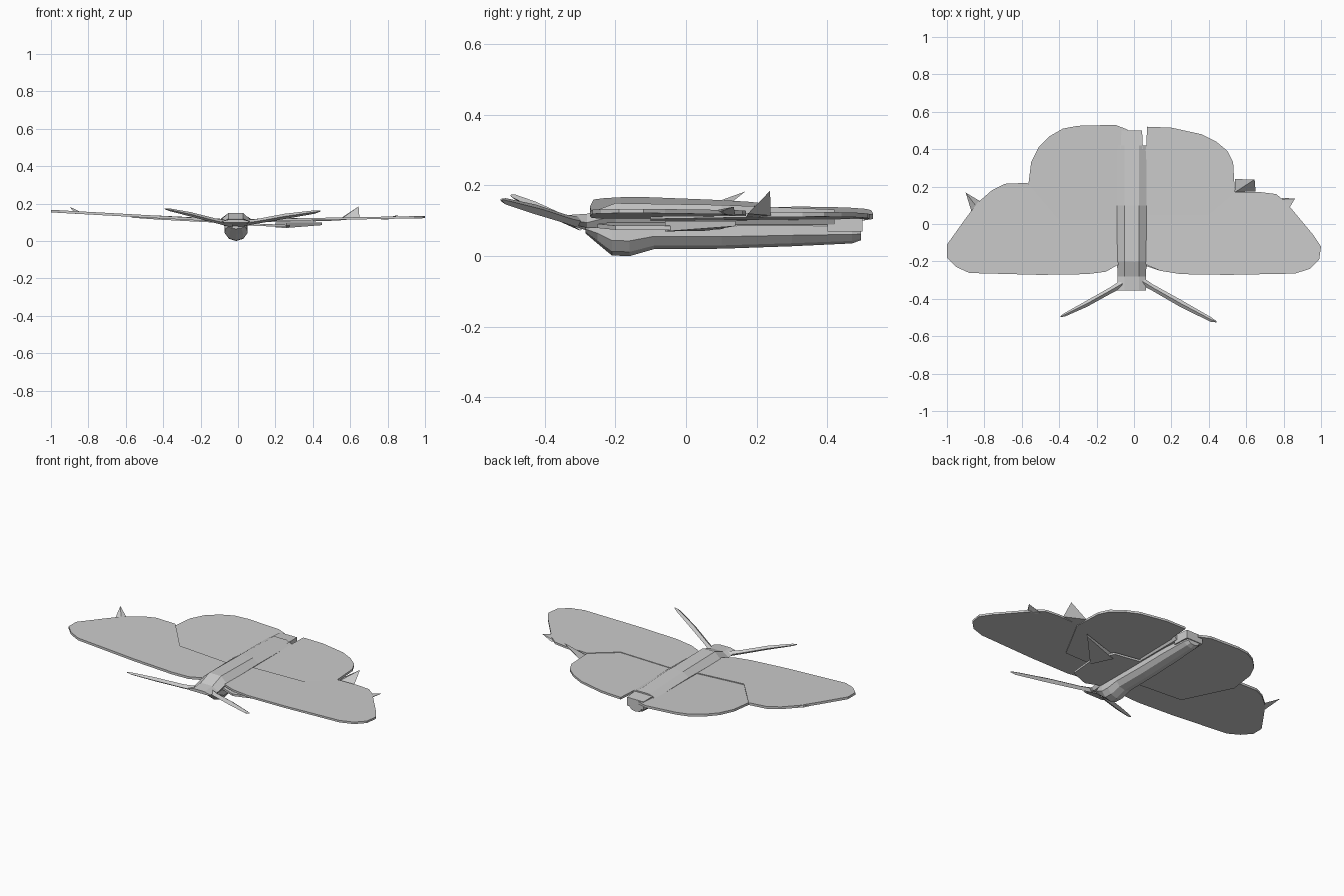
import bpy, bmesh, math
from mathutils import Vector

if "Cube" in bpy.data.objects:
    bpy.data.objects.remove(bpy.data.objects["Cube"])


def make(name, verts, faces):
    me = bpy.data.meshes.new(name)
    me.from_pydata(verts, [], faces)
    bm = bmesh.new()
    bm.from_mesh(me)
    bmesh.ops.recalc_face_normals(bm, faces=bm.faces)
    bm.to_mesh(me)
    bm.free()
    ob = bpy.data.objects.new(name, me)
    bpy.context.collection.objects.link(ob)
    return ob


def sheet(name, outline, height, thick):
    """Thin slab whose underside follows height(x, y)."""
    n = len(outline)
    verts = [(x, y, height(x, y)) for x, y in outline]
    verts += [(x, y, z + thick) for x, y, z in verts]
    faces = [list(range(n)), list(range(n, 2 * n))]
    faces += [(i, (i + 1) % n, n + (i + 1) % n, n + i) for i in range(n)]
    return make(name, verts, faces)


def loft(name, rings):
    """Skin a list of equal-length rings and cap both ends."""
    n = len(rings[0])
    verts = [p for r in rings for p in r]
    faces = [list(range(n)), list(range(len(verts) - n, len(verts)))]
    for k in range(len(rings) - 1):
        for i in range(n):
            j = (i + 1) % n
            faces.append((k * n + i, k * n + j, k * n + n + j, k * n + n + i))
    return make(name, verts, faces)


# Forewings and hindwings: slightly different outlines on each side
left_fore = [(-.06, -.21), (-.09, -.22), (-.15, -.255), (-.25, -.268), (-.5, -.272), (-.88, -.262),
             (-.95, -.23), (-1, -.18), (-1, -.11), (-.9, .03), (-.84, .11), (-.76, .18),
             (-.69, .215), (-.57, .22), (-.4, .02), (-.06, .02)]
left_hind = [(-.06, -.1), (-.42, -.1), (-.57, .17), (-.55, .33), (-.51, .41), (-.45, .47),
             (-.38, .51), (-.3, .525), (-.1, .53), (-.035, .505), (-.035, .42), (-.06, .4)]
right_fore = [(.05, -.2), (.07, -.22), (.14, -.25), (.25, -.268), (.5, -.272), (.86, -.265),
              (.94, -.24), (.99, -.19), (1, -.12), (.96, -.06), (.81, .12), (.76, .16),
              (.68, .17), (.54, .17), (.4, .05), (.05, .05)]
right_hind = [(.05, -.1), (.4, -.1), (.54, .16), (.53, .33), (.5, .39), (.44, .44),
              (.36, .48), (.2, .515), (.07, .52), (.065, .4), (.05, .38)]
sheet("left_forewing", left_fore, lambda x, y: .098 - .055 * x, .014)
sheet("left_hindwing", left_hind, lambda x, y: .092 - .053 * x + .015 * max(y, 0), .014)
sheet("right_forewing", right_fore, lambda x, y: .104 + .018 * x, .012)
sheet("right_hindwing", right_hind, lambda x, y: .098 + .018 * x + .012 * max(y, 0), .013)

# Low panel and pointed flap under the right wing
sheet("under_panel", [(.05, -.22), (.14, -.25), (.26, -.2), (.28, 0), (.22, .1), (.05, .12)],
      lambda x, y: .085 - .04 * x, .012)
make("under_flap", [(.2, .06, .072), (.26, -.06, .07), (.45, .14, .085),
                    (.2, .06, .1), (.26, -.06, .1), (.45, .14, .1)],
     [(0, 1, 2), (3, 4, 5), (0, 1, 4, 3), (1, 2, 5, 4), (2, 0, 3, 5)])

# Lower body: y, half width, bottom, top
body = [(-.285, .045, .065, .1), (-.25, .06, .035, .12), (-.21, .065, .002, .125),
        (-.16, .065, 0, .125), (-.09, .062, .02, .125), (.1, .06, .021, .12),
        (.3, .058, .028, .118), (.47, .05, .036, .11), (.495, .04, .045, .095)]
rings = []
for y, w, lo, hi in body:
    rings.append([(-.01 + w * math.cos(a), y, (lo + hi) / 2 + (hi - lo) / 2 * math.sin(a))
                  for a in [math.tau * (i + .5) / 10 for i in range(10)]])
loft("body", rings)

# Back shell: y, half width, bottom, shoulder height, top
shell = [(-.355, .075, .098, .105, .115), (-.28, .077, .08, .095, .12),
         (-.2, .078, .085, .115, .15), (.1, .078, .09, .12, .145), (.42, .078, .09, .115, .132)]
loft("back_shell", [[(-.012 + w * s, y, z) for s, z in
                     ((-.8, lo), (.8, lo), (1, mid), (.5, hi), (-.5, hi), (-1, mid))]
                    for y, w, lo, mid, hi in shell])

# Tail tip between the hindwings
loft("tail_tip", [[(-.012 + w * a, y, z) for a, z in ((-1, .07), (1, .07), (1, hi), (-1, hi))]
                  for y, w, hi in ((.4, .06, .125), (.5, .055, .12))])


# Antennae: flat tapering blades swept outward and up
def antenna(name, points):
    rings = []
    for (x, y, z), r in points:
        rings.append([(x, y - r, z), (x, y, z - r * .7), (x, y + r, z), (x, y, z + r * .7)])
    loft(name, rings)


antenna("left_antenna", [((-.03, -.3, .09), .025), ((-.12, -.352, .108), .018),
                         ((-.25, -.425, .142), .017), ((-.37, -.485, .168), .01),
                         ((-.392, -.494, .173), .003)])
antenna("right_antenna", [((.0, -.28, .09), .025), ((.1, -.34, .105), .018),
                          ((.25, -.425, .132), .02), ((.41, -.51, .155), .013),
                          ((.44, -.522, .16), .004)])


# Small pointed wing-edge fins
def fin(name, base, tip):
    make(name, base + [tip], [(0, 1, 2), (0, 1, 3), (1, 2, 3), (2, 0, 3)])


fin("left_tip_fin", [(-.87, .07, .145), (-.82, .12, .145), (-.84, .09, .155)], (-.9, .168, .183))
fin("right_inner_fin", [(.54, .17, .11), (.65, .175, .12), (.54, .24, .115)], (.645, .238, .185))
fin("right_tip_fin", [(.76, .13, .115), (.82, .08, .12), (.83, .085, .13)], (.86, .135, .14))
fin("right_tip_fin_back", [(.76, .13, .115), (.82, .09, .12), (.86, .135, .14)], (.8, .14, .115))
